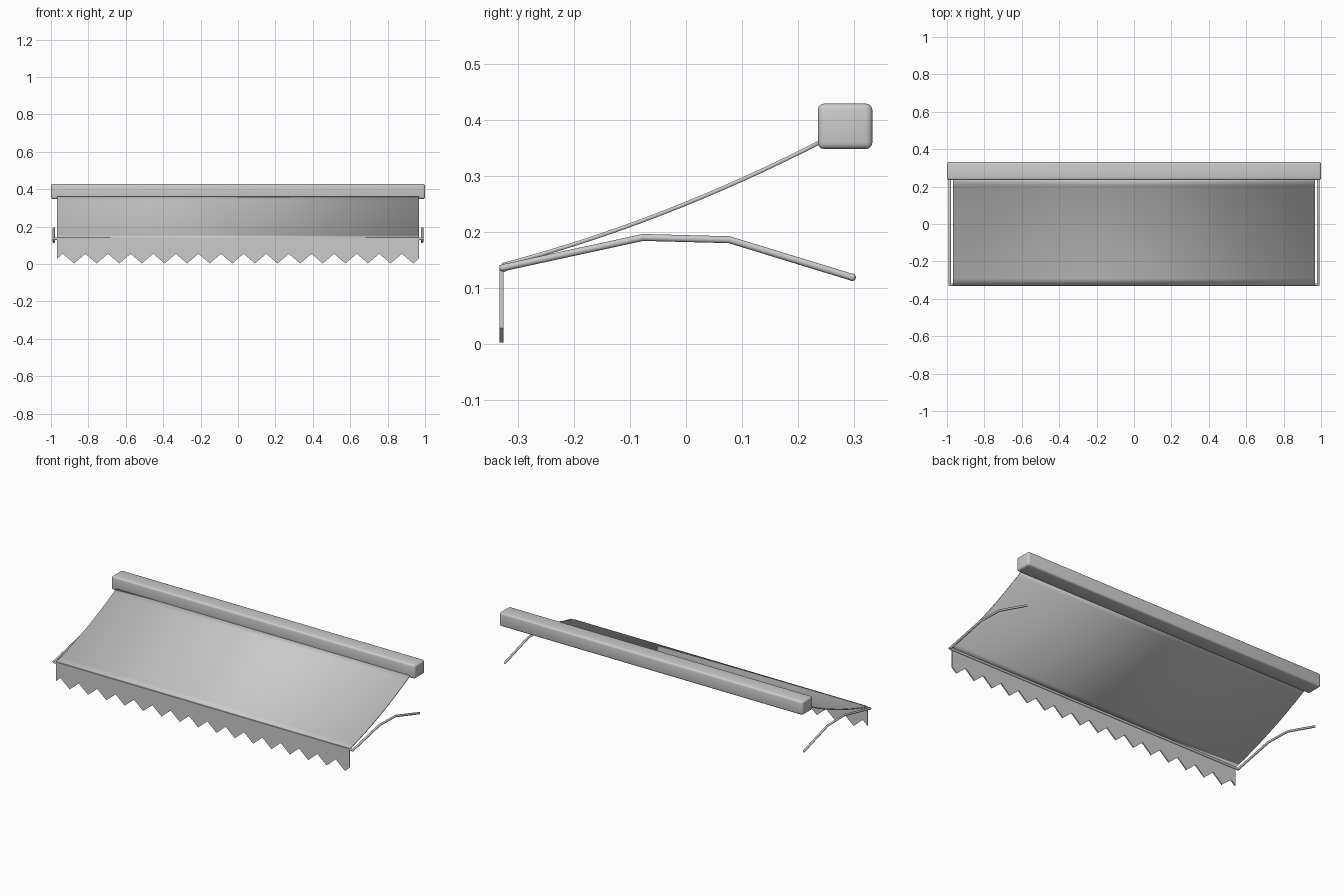
import bpy, bmesh, math

if "Cube" in bpy.data.objects:
    bpy.data.objects.remove(bpy.data.objects["Cube"])

HALF = 0.967      # half width of the cloth
TEETH = 16


def finish(name, bm, smooth=True):
    bmesh.ops.recalc_face_normals(bm, faces=bm.faces)
    me = bpy.data.meshes.new(name)
    bm.to_mesh(me)
    bm.free()
    ob = bpy.data.objects.new(name, me)
    bpy.context.collection.objects.link(ob)
    if smooth:
        bpy.context.view_layer.objects.active = ob
        ob.select_set(True)
        bpy.ops.object.shade_smooth_by_angle(angle=math.radians(35))
        ob.select_set(False)
    return ob


def sheet(name, rows, thickness, smooth):
    """Skin two rows of points and give the sheet a centred thickness."""
    bm = bmesh.new()
    a, b = [[bm.verts.new(p) for p in row] for row in rows]
    for i in range(len(a) - 1):
        bm.faces.new((a[i], a[i + 1], b[i + 1], b[i]))
    ob = finish(name, bm, smooth)
    mod = ob.modifiers.new("thickness", 'SOLIDIFY')
    mod.thickness = thickness
    mod.offset = 0
    return ob


def tube(name, points, radius):
    cu = bpy.data.curves.new(name, 'CURVE')
    cu.dimensions = '3D'
    cu.bevel_depth = radius
    cu.bevel_resolution = 3
    cu.use_fill_caps = True
    sp = cu.splines.new('POLY')
    sp.points.add(len(points) - 1)
    for p, co in zip(sp.points, points):
        p.co = (*co, 1)
    ob = bpy.data.objects.new(name, cu)
    bpy.context.collection.objects.link(ob)
    return ob


# housing: long rounded box at the wall
bm = bmesh.new()
bmesh.ops.create_cube(bm, size=1)
for v in bm.verts:
    v.co.x *= 2.0
    v.co.y = 0.2835 + v.co.y * 0.097
    v.co.z = 0.388 + v.co.z * 0.081
bmesh.ops.bevel(bm, geom=bm.edges[:], offset=0.011, segments=3,
                profile=0.5, affect='EDGES')
finish("housing", bm)

# canopy: sagging cloth from housing to front bar
profile = []
for i in range(17):
    t = i / 16
    y = -0.327 + 0.572 * t
    z = 0.141 + 0.222 * t - 0.018 * 4 * t * (1 - t)
    profile.append((y, z))
sheet("canopy", [[(x, y, z) for y, z in profile] for x in (-HALF, HALF)], 0.007, True)

# valance: hanging strip with a zigzag lower edge
xs = [-HALF + 2 * HALF * i / (TEETH * 4) for i in range(TEETH * 4 + 1)]
wave = (0, 1, 0, -1)
sheet("valance", [[(x, -0.329, 0.141) for x in xs],
                  [(x, -0.329, 0.029 + 0.026 * wave[i % 4]) for i, x in enumerate(xs)]],
      0.007, False)

# front bar along the cloth edge
tube("front_bar", [(-0.988, -0.325, 0.135), (0.988, -0.325, 0.135)], 0.007)

# folding arms with rounded ends
for side, label in ((-1, "left"), (1, "right")):
    x = side * 0.985
    path = [(x, -0.326, 0.136), (x, -0.077, 0.19), (x, 0.077, 0.186), (x, 0.296, 0.119)]
    tube(label + "_arm", path, 0.0065)
    for tag, p in (("front", path[0]), ("rear", path[-1])):
        bm = bmesh.new()
        bmesh.ops.create_uvsphere(bm, u_segments=12, v_segments=8, radius=0.0068)
        finish(f"{label}_arm_{tag}_end", bm).location = p
